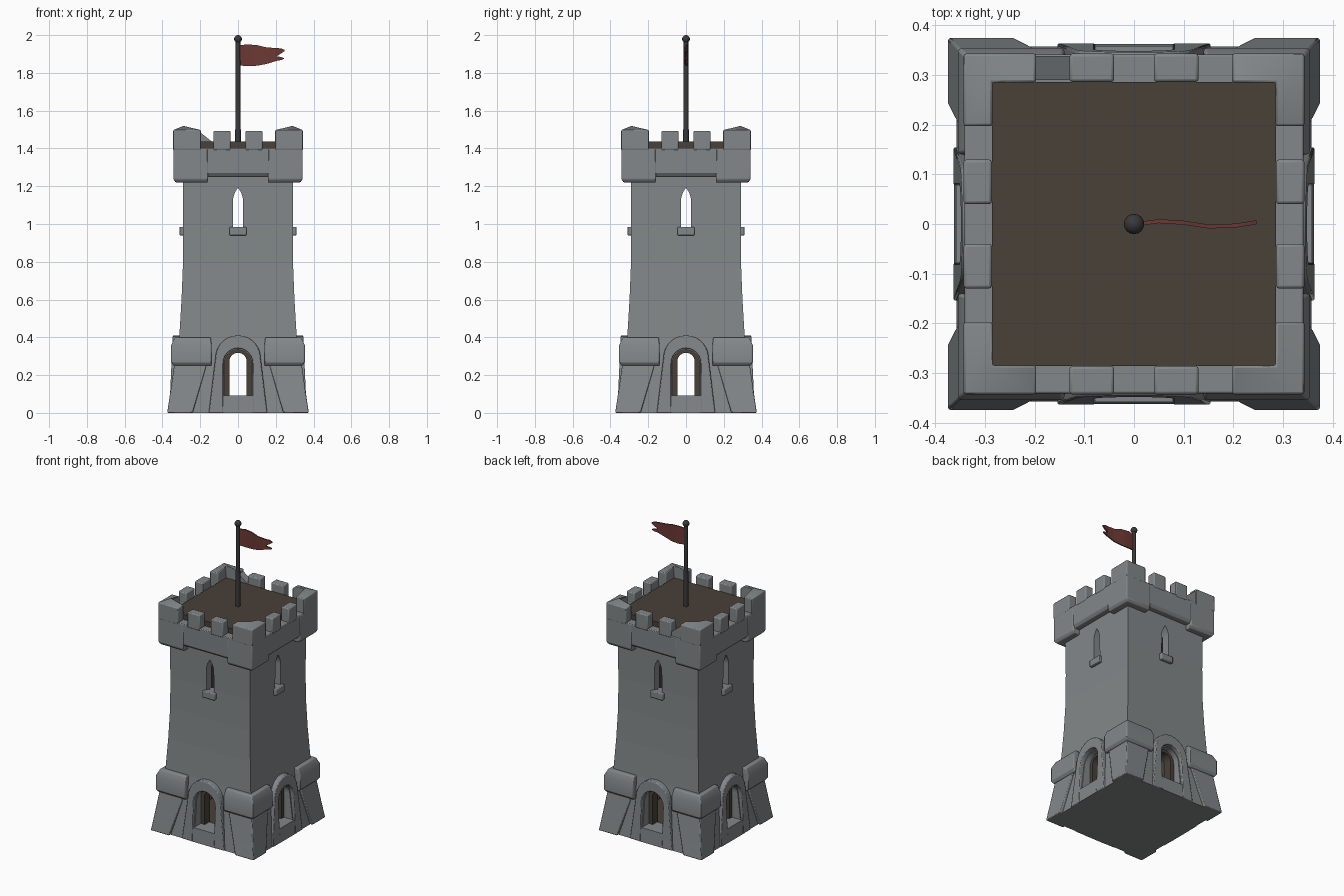
import bpy, bmesh, math
from mathutils import Matrix, Vector

if "Cube" in bpy.data.objects:
    bpy.data.objects.remove(bpy.data.objects["Cube"])


def material(name, rgb):
    m = bpy.data.materials.new(name)
    m.diffuse_color = (*rgb, 1)
    m.use_nodes = True
    m.node_tree.nodes["Principled BSDF"].inputs["Base Color"].default_value = m.diffuse_color
    return m


STONE = material("grey stone", (0.225, 0.245, 0.252))
WOOD = material("brown wood", (0.066, 0.052, 0.040))
IRON = material("dark iron", (0.042, 0.041, 0.040))
CLOTH = material("red cloth", (0.150, 0.040, 0.034))


def part(name, lofts, mat, turns=(0,), bevel=0.0, smooth=True):
    """Each loft is a list of equal rings; repeated at quarter turns about z."""
    bm = bmesh.new()
    for turn in turns:
        rot = Matrix.Rotation(turn * math.pi / 2, 3, 'Z')
        for rings in lofts:
            vs = [[bm.verts.new(rot @ Vector(p)) for p in r] for r in rings]
            n = len(vs[0])
            for a, b in zip(vs, vs[1:]):
                for i in range(n):
                    j = (i + 1) % n
                    bm.faces.new((a[i], a[j], b[j], b[i]))
            for cap in (vs[0], vs[-1]):
                if n == 6:      # L-shaped cap: mitre it along the corner
                    bm.faces.new((cap[0], cap[1], cap[4], cap[5]))
                    bm.faces.new((cap[1], cap[2], cap[3], cap[4]))
                else:
                    bm.faces.new(cap)
    bmesh.ops.recalc_face_normals(bm, faces=bm.faces)
    me = bpy.data.meshes.new(name)
    bm.to_mesh(me)
    bm.free()
    ob = bpy.data.objects.new(name, me)
    bpy.context.collection.objects.link(ob)
    me.materials.append(mat)
    if bevel:
        b = ob.modifiers.new("soft edges", 'BEVEL')
        b.width, b.segments, b.limit_method = bevel, 2, 'ANGLE'
        b.angle_limit = math.radians(35)
    if smooth:
        bpy.ops.object.select_all(action='DESELECT')
        ob.select_set(True)
        bpy.context.view_layer.objects.active = ob
        bpy.ops.object.shade_smooth_by_angle(angle=math.radians(32))
    return ob


def square(h, z):
    return [(-h, -h, z), (h, -h, z), (h, h, z), (-h, h, z)]


def box(x0, x1, y0, y1, z0, z1):
    return [[(x0, y0, z), (x1, y0, z), (x1, y1, z), (x0, y1, z)] for z in (z0, z1)]


def corner(a, o, z, i=0.27, peak=0.0):
    """L-shaped ring wrapping one corner: arm end a, outside o, inside i."""
    return [(a, o, z), (o, o, z), (o, a, z), (i, a, z), (i, i, z + peak), (a, i, z)]


def arch(w, z0, spring, top, foot=None, n=14):
    pts = [(foot or w, z0)]
    pts += [(w * math.cos(math.pi * k / n),
             spring + (top - spring) * math.sin(math.pi * k / n)) for k in range(n + 1)]
    return pts + [(-(foot or w), z0)]


def lancet(w, z0, spring, top, n=5):
    half = [(w * (1 - (k / n) ** 2), spring + (top - spring) * k / n) for k in range(n + 1)]
    return [(w, z0)] + half + [(-x, z) for x, z in half[-2::-1]] + [(-w, z0)]


def arch_strip(outer, inner, front, back):
    return [[(a[0], front(a[1]), a[1]), (b[0], front(b[1]), b[1]),
             (b[0], back, b[1]), (a[0], back, a[1])] for a, b in zip(outer, inner)]


ALL = (0, 1, 2, 3)

# Hollow tower wall with through doors and windows
wall = part("tower_wall", [[square(h, z) for h, z in (
    (.357, 0), (.328, .25), (.311, .40), (.299, .60), (.291, .80), (.290, 1.0), (.293, 1.28))]],
    STONE, smooth=False)
wall.data.materials.append(WOOD)


def tunnel(outline):
    return [[(x, y, z) for x, z in outline] for y in (-1, 1)]


door_hole = tunnel(arch(.072, .09, .265, .335))
window_hole = tunnel(lancet(.027, .982, 1.12, 1.192))
cutters = [part("room_cutter", [[square(.235, .08), square(.235, 1.24)]], WOOD, smooth=False)]
for t in (0, 1):
    cutters.append(part("door_cutter", [door_hole], STONE, (t,), smooth=False))
    cutters.append(part("window_cutter", [window_hole], STONE, (t,), smooth=False))
for c in cutters:
    c.hide_render = True
    m = wall.modifiers.new("cut", 'BOOLEAN')
    m.operation, m.solver, m.object = 'DIFFERENCE', 'EXACT', c
dg = bpy.context.evaluated_depsgraph_get()
mesh = bpy.data.meshes.new_from_object(wall.evaluated_get(dg))
wall.modifiers.clear()
wall.data = mesh
mesh.materials.clear()
for m in (STONE, WOOD):
    mesh.materials.append(m)
for f in mesh.polygons:     # room surfaces are brown
    inside = max(abs(f.center.x), abs(f.center.y)) < .237
    f.material_index = int(inside and .02 < f.center.z < 1.26)
for c in cutters:
    bpy.data.objects.remove(c)

# Flared corner buttresses and the blocks on top of them
part("corner_buttresses", [[corner(.24, .375, 0), corner(.205, .357, .12), corner(.165, .337, .26)]],
     STONE, ALL, .005)
part("corner_blocks", [[corner(.14, .342, .25), corner(.14, .354, .268),
                        corner(.14, .354, .358), corner(.145, .335, .40)]], STONE, ALL, .006)


# Door surrounds, thresholds and inner wooden frames
def slope(z):
    return -.364 + .045 * z


part("door_surrounds", [arch_strip(arch(.12, 0, .29, .41, .155), arch(.078, 0, .262, .342), slope, -.28)],
     STONE, ALL, .005)
part("door_thresholds", [[[(-.09, -.28, z), (.09, -.28, z), (.09, slope(z) + .002, z), (-.09, slope(z) + .002, z)]
                          for z in (0, .092)]], STONE, ALL)
part("door_frames", [arch_strip(arch(.076, .085, .262, .338), arch(.045, .085, .275, .318),
                                lambda z: -.285, -.225)], WOOD, ALL)

# Window sills
part("window_sills", [box(-.045, .045, -.311, -.27, .94, .984)], STONE, ALL, .005)

# Parapet: slab, hanging corners, merlons
part("parapet_slab", [[square(.325, 1.252), square(.338, 1.27), square(.341, 1.402)]], STONE, bevel=.004)
part("parapet_corners", [[corner(.16, .330, 1.22), corner(.16, .342, 1.237), corner(.16, .342, 1.40)]],
     STONE, ALL, .005)
part("corner_merlons", [[corner(.197, .343, 1.39, .285), corner(.197, .343, 1.497, .285, .024)]],
     STONE, ALL, .005)
part("middle_merlons", [box(s * .085 - .045, s * .085 + .045, -.343, -.286, 1.39, 1.492) for s in (-1, 1)],
     STONE, ALL, .006)
part("crumbled_wedges", [[[(-.2, y, 1.40), (-.13, y, 1.40), (-.13, y, 1.43), (-.2, y, 1.485)]
                          for y in (.29, .338)]], STONE)

# Wooden roof deck
part("roof_deck", [[square(.286, 1.39), square(.286, 1.436)]], WOOD, smooth=False)


# Flag pole with ball finial
def ring(r, z, n=16):
    return [(r * math.cos(2 * math.pi * k / n), r * math.sin(2 * math.pi * k / n), z) for k in range(n)]


part("flag_pole", [[ring(.015, 1.42), ring(.012, 1.97)]], IRON)
part("pole_ball", [[ring(max(.0205 * math.sin(math.pi * k / 10), .001), 1.9795 - .0205 * math.cos(math.pi * k / 10))
                    for k in range(11)]], IRON)

# Waving swallow-tailed flag: columns of x, top z, bottom z
upper = [(.0, 1.945, 1.84), (.05, 1.951, 1.836), (.10, 1.947, 1.838), (.15, 1.935, 1.847), (.205, 1.931, 1.864)]


def column(x, top, bottom):
    y = .006 * math.cos((x - .06) * 2 * math.pi / .22)
    return [(x, y - .004, bottom), (x, y + .004, bottom), (x, y + .004, top), (x, y - .004, top)]


part("flag", [[column(*c) for c in upper],
              [column(.205, 1.931, 1.888), column(.228, 1.93, 1.903), column(.247, 1.922, 1.916)],
              [column(.205, 1.888, 1.864), column(.228, 1.884, 1.868), column(.243, 1.879, 1.874)]], CLOTH)
